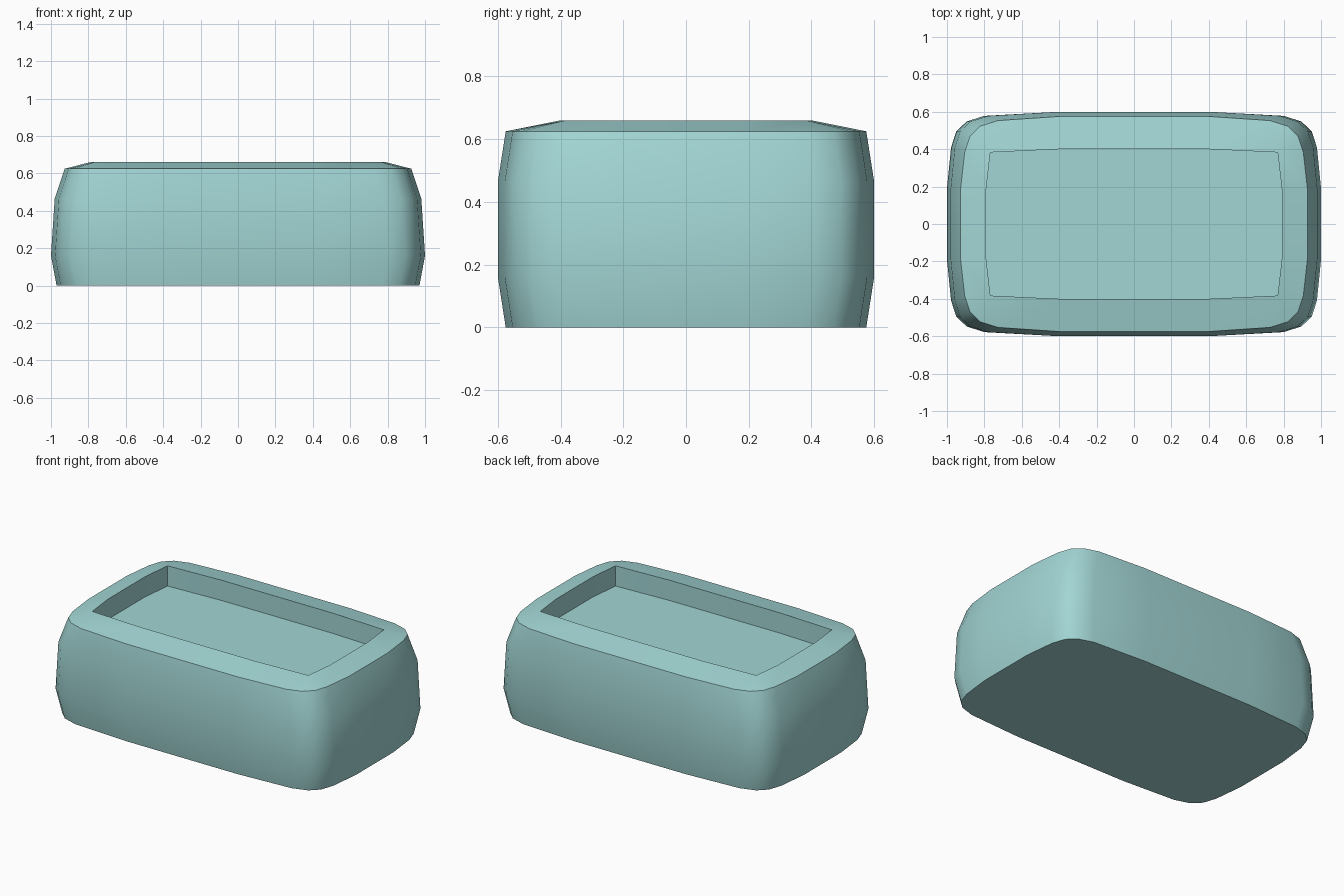
import bpy, bmesh, math

if "Cube" in bpy.data.objects:
    bpy.data.objects.remove(bpy.data.objects["Cube"])


def mirror_quarter(q):
    """Expand a quarter outline (+x side to +y side) into a full loop."""
    left = [(-x, y) for x, y in reversed(q)]
    half = q + left
    return half + [(-x, -y) for x, y in half]


def outer_loop(hx, hy):
    """Softly bowed rectangle with rounded corners."""
    corner = [(0.022, 0.19), (0.05, 0.105), (0.105, 0.052), (0.2, 0.022)]
    q = [(hx, 0.19)] + [(hx - dx, hy - dy) for dx, dy in corner] + [(0.4, hy)]
    return mirror_quarter(q)


bm = bmesh.new()


def add_ring(points, z):
    made = {}
    ring = []
    for p in points:
        if p not in made:
            made[p] = bm.verts.new((p[0], p[1], z))
        ring.append(made[p])
    return ring


def bridge(a, b):
    n = len(a)
    for i in range(n):
        j = (i + 1) % n
        vs = list(dict.fromkeys([a[i], a[j], b[j], b[i]]))
        if len(vs) > 2:
            bm.faces.new(vs)


# Bulging outer walls: half width, half depth, height
levels = [(0.97, 0.575, 0), (1.0, 0.6, 0.16), (0.98, 0.6, 0.465), (0.927, 0.575, 0.625)]
rings = [add_ring(outer_loop(hx, hy), z) for hx, hy, z in levels]

# Rim opening and recess floor; the corner point repeats to match the outer loop
opening = mirror_quarter([(0.79, 0.19)] + [(0.768, 0.383)] * 4 + [(0.4, 0.4)])
rings += [add_ring(opening, z) for z in (0.66, 0.53)]

for lower, upper in zip(rings, rings[1:]):
    bridge(lower, upper)

# Base and recess floor
bm.faces.new(list(reversed(rings[0])))
bm.faces.new(list(dict.fromkeys(rings[-1])))
bmesh.ops.recalc_face_normals(bm, faces=bm.faces)

mesh = bpy.data.meshes.new("recessed_block")
bm.to_mesh(mesh)
bm.free()
block = bpy.data.objects.new("recessed_block", mesh)
bpy.context.collection.objects.link(block)

# Pale teal finish
teal = bpy.data.materials.new("pale_teal")
teal.diffuse_color = (0.36, 0.67, 0.66, 1)
teal.use_nodes = True
teal.node_tree.nodes["Principled BSDF"].inputs["Base Color"].default_value = teal.diffuse_color
mesh.materials.append(teal)

# Smooth walls with crisp rim, recess and base edges
bpy.context.view_layer.objects.active = block
block.select_set(True)
bpy.ops.object.shade_smooth_by_angle(angle=math.radians(35))
